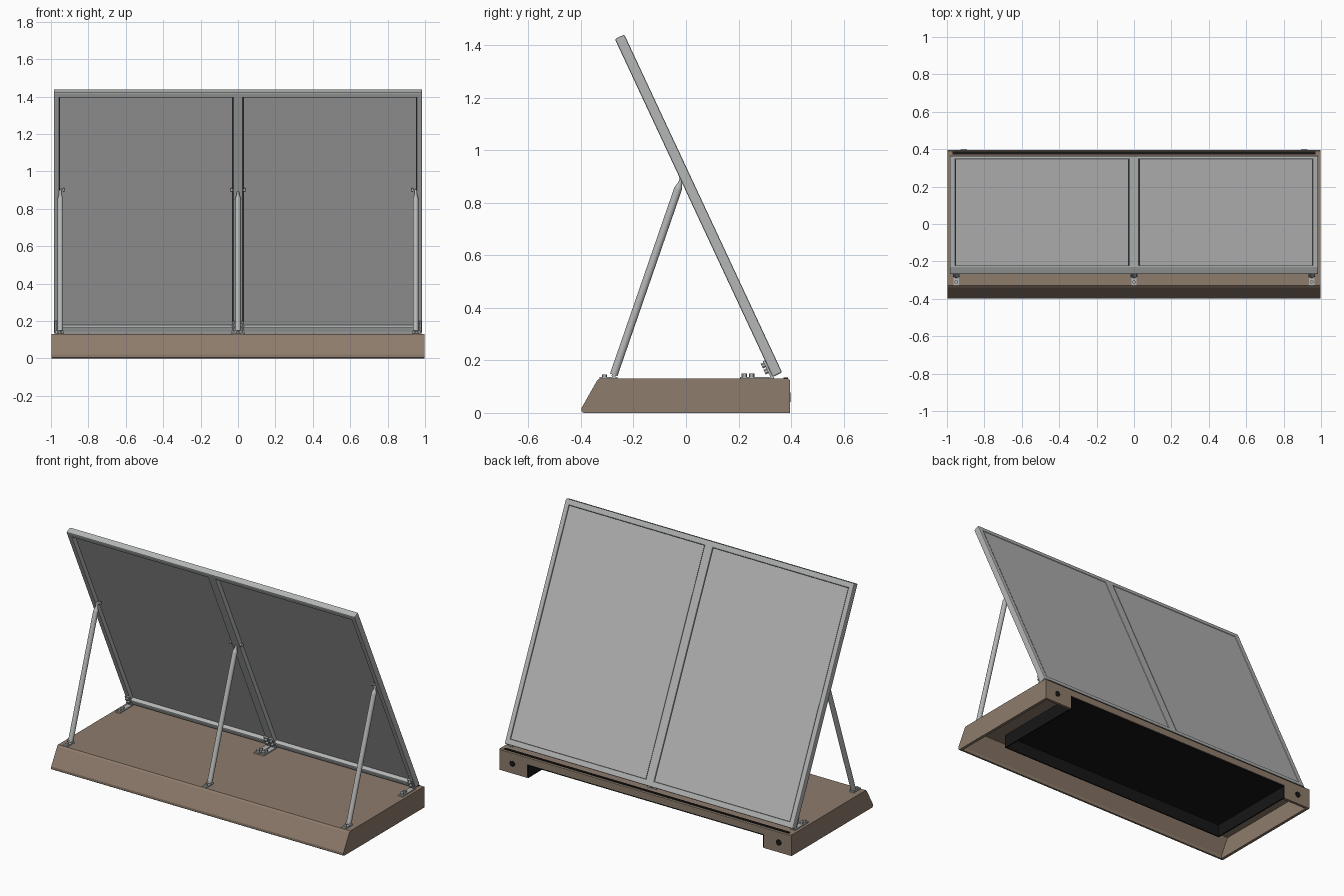
import bpy, bmesh, math
from mathutils import Vector, Matrix

if "Cube" in bpy.data.objects:
    bpy.data.objects.remove(bpy.data.objects["Cube"])


def mat(name, c):
    m = bpy.data.materials.new(name)
    m.diffuse_color = (*c, 1)
    m.use_nodes = True
    m.node_tree.nodes["Principled BSDF"].inputs["Base Color"].default_value = m.diffuse_color
    return m


BROWN = mat("brown", (0.27, 0.20, 0.15))
METAL = mat("metal grey", (0.46, 0.47, 0.47))
PANEL = mat("panel grey", (0.46, 0.46, 0.46))
BLACK = mat("black", (0.008, 0.008, 0.008))
DARK = mat("seal dark", (0.05, 0.05, 0.05))


def make(name, bm, m, bevel=0, seg=2):
    bmesh.ops.recalc_face_normals(bm, faces=bm.faces)
    me = bpy.data.meshes.new(name)
    bm.to_mesh(me)
    bm.free()
    me.materials.append(m)
    o = bpy.data.objects.new(name, me)
    bpy.context.collection.objects.link(o)
    if bevel:
        b = o.modifiers.new("bevel", 'BEVEL')
        b.width, b.segments, b.limit_method = bevel, seg, 'ANGLE'
    return o


def smooth(o):
    bpy.ops.object.select_all(action='DESELECT')
    o.select_set(True)
    bpy.context.view_layer.objects.active = o
    bpy.ops.object.shade_smooth_by_angle(angle=math.radians(35))


def box(name, lo, hi, m, M=Matrix(), bevel=0):
    lo, hi = Vector(lo), Vector(hi)
    bm = bmesh.new()
    bmesh.ops.create_cube(bm, size=1, matrix=M @ Matrix.Translation((lo + hi) / 2)
                          @ Matrix.Diagonal((*(hi - lo), 1)))
    return make(name, bm, m, bevel)


def rod(name, a, b, r1, r2, m, n=16):
    a, b = Vector(a), Vector(b)
    d = b - a
    bm = bmesh.new()
    bmesh.ops.create_cone(bm, cap_ends=True, segments=n, radius1=r1, radius2=r2, depth=d.length,
                          matrix=Matrix.Translation((a + b) / 2)
                          @ d.to_track_quat('Z', 'Y').to_matrix().to_4x4())
    o = make(name, bm, m)
    smooth(o)
    return o


def prism(name, prof, w, m):
    bm = bmesh.new()
    f = bm.faces.new([bm.verts.new((-w, y, z)) for y, z in prof])
    r = bmesh.ops.extrude_face_region(bm, geom=[f])
    bmesh.ops.translate(bm, vec=(2 * w, 0, 0),
                        verts=[v for v in r["geom"] if isinstance(v, bmesh.types.BMVert)])
    return make(name, bm, m)


def cut(o, c):
    md = o.modifiers.new("cut", 'BOOLEAN')
    md.operation, md.solver, md.object = 'DIFFERENCE', 'EXACT', c
    c.hide_render = True
    c.hide_set(True)


# hollow base with sloped front and notched back
base = prism("base", [(-0.39, 0.0), (-0.397, 0.005), (-0.397, 0.02), (-0.339, 0.122), (-0.33, 0.13),
                      (0.39, 0.13), (0.395, 0.125), (0.395, 0)], 0.998, BROWN)
cut(base, prism("base_hollow_cutter", [(-0.378, -0.05), (-0.378, 0.02), (-0.323, 0.115),
                                       (0.378, 0.115), (0.378, -0.05)], 0.98, BROWN))
cut(base, box("base_notch_cutter", (-0.81, 0.3, -0.05), (0.81, 0.5, 0.084), BROWN))

# black tub under the base, open below and at the back
T = 0.008
box("tub_ceiling", (-0.81, -0.2, 0.076), (0.81, 0.393, 0.0835), BLACK)
box("tub_front_wall", (-0.81, -0.2, 0), (0.81, -0.2 + T, 0.08), BLACK)
for s in (-1, 1):
    a, b = sorted((s * 0.81, s * (0.81 - T)))
    box("tub_side_wall", (a, -0.2, 0), (b, 0.393, 0.08), BLACK)
    # screws on the back feet
    rod("back_screw", (s * 0.91, 0.39, 0.06), (s * 0.91, 0.398, 0.06), 0.018, 0.018, BLACK)

# leaning frame: local x, y = up the slope, z = out of the back face
d = Vector((0, -0.423, 0.906)).normalized()
n = Vector((0, d.z, -d.y))
F = Matrix(((-1, d.x, n.x, 0), (0, d.y, n.y, 0.348), (0, d.z, n.z, 0.145), (0, 0, 0, 1)))
L, H = 1.42, 0.02
for s in (-1, 1):
    a, b = sorted((s * 0.985, s * 0.955))
    box("frame_side", (a, 0, -H), (b, L, H), METAL, F, 0.006)
    # two panels with a thin dark seal around each
    a, b = sorted((s * 0.026, s * 0.957))
    box("panel_seal", (a, 0.03, 0.008), (b, L - 0.03, 0.0135), DARK, F)
    a, b = sorted((s * 0.031, s * 0.952))
    box("panel", (a, 0.036, 0.004), (b, L - 0.036, 0.016), PANEL, F)
box("frame_middle", (-0.027, 0.01, -H), (0.027, L - 0.01, H), METAL, F, 0.006)
box("frame_bottom", (-0.98, 0, -H), (0.98, 0.034, H), METAL, F, 0.006)
box("frame_top", (-0.98, L - 0.034, -H), (0.98, L, H), METAL, F, 0.006)

# gas struts with feet and top pins
for x in (-0.95, 0, 0.95):
    p, q = Vector((x, -0.275, 0.145)), Vector((x, -0.014, 0.9))
    u = (q - p).normalized()
    rod("strut_body", p, p + u * 0.75, 0.015, 0.015, METAL, 20)
    rod("strut_taper", p + u * 0.75, p + u * 0.775, 0.015, 0.007, METAL, 20)
    rod("strut_tip", p + u * 0.77, q, 0.007, 0.007, METAL)
    pins = (-1, 1) if x == 0 else ((1,) if x < 0 else (-1,))
    for s in pins:
        k = 0.04 if x == 0 else 0.022
        rod("strut_pin", (x, -0.016, 0.9), (x + s * (k - 0.008), -0.016, 0.9), 0.005, 0.005, METAL)
        rod("strut_pin_head", (x + s * (k - 0.008), -0.016, 0.9), (x + s * k, -0.016, 0.9),
            0.011, 0.011, METAL)
    box("strut_foot", (x - 0.014, -0.33, 0.129), (x + 0.014, -0.26, 0.137), METAL)
    rod("strut_foot_bolt", (x, -0.31, 0.135), (x, -0.31, 0.146), 0.01, 0.01, METAL, 6)
    rod("strut_foot_pin", (x - 0.018, -0.275, 0.142), (x + 0.018, -0.275, 0.142), 0.008, 0.008, METAL)

# hinges between base and frame
for x in (-0.965, -0.018, 0.018, 0.965):
    box("hinge_base_leaf", (x - 0.015, 0.205, 0.129), (x + 0.015, 0.335, 0.137), METAL)
    box("hinge_frame_leaf", (x - 0.015, 0.0, -H - 0.008), (x + 0.015, 0.07, -H + 0.002),
        METAL, Matrix(F) @ Matrix.Diagonal((-1, 1, 1, 1)))
    rod("hinge_pin", (x - 0.017, 0.328, 0.142), (x + 0.017, 0.328, 0.142), 0.009, 0.009, METAL)
    for y in (0.222, 0.25):
        rod("hinge_base_bolt", (x, y, 0.136), (x, y, 0.15), 0.011, 0.011, METAL, 6)
    for t in (0.03, 0.055):
        c = Vector((x, 0.348, 0.145)) + d * t
        rod("hinge_frame_bolt", c - n * H, c - n * (H + 0.02), 0.01, 0.01, METAL, 6)

# dark sealing strip along the back bottom edge
box("back_strip", (-0.97, 0.372, 0.128), (0.97, 0.388, 0.134), BLACK)
